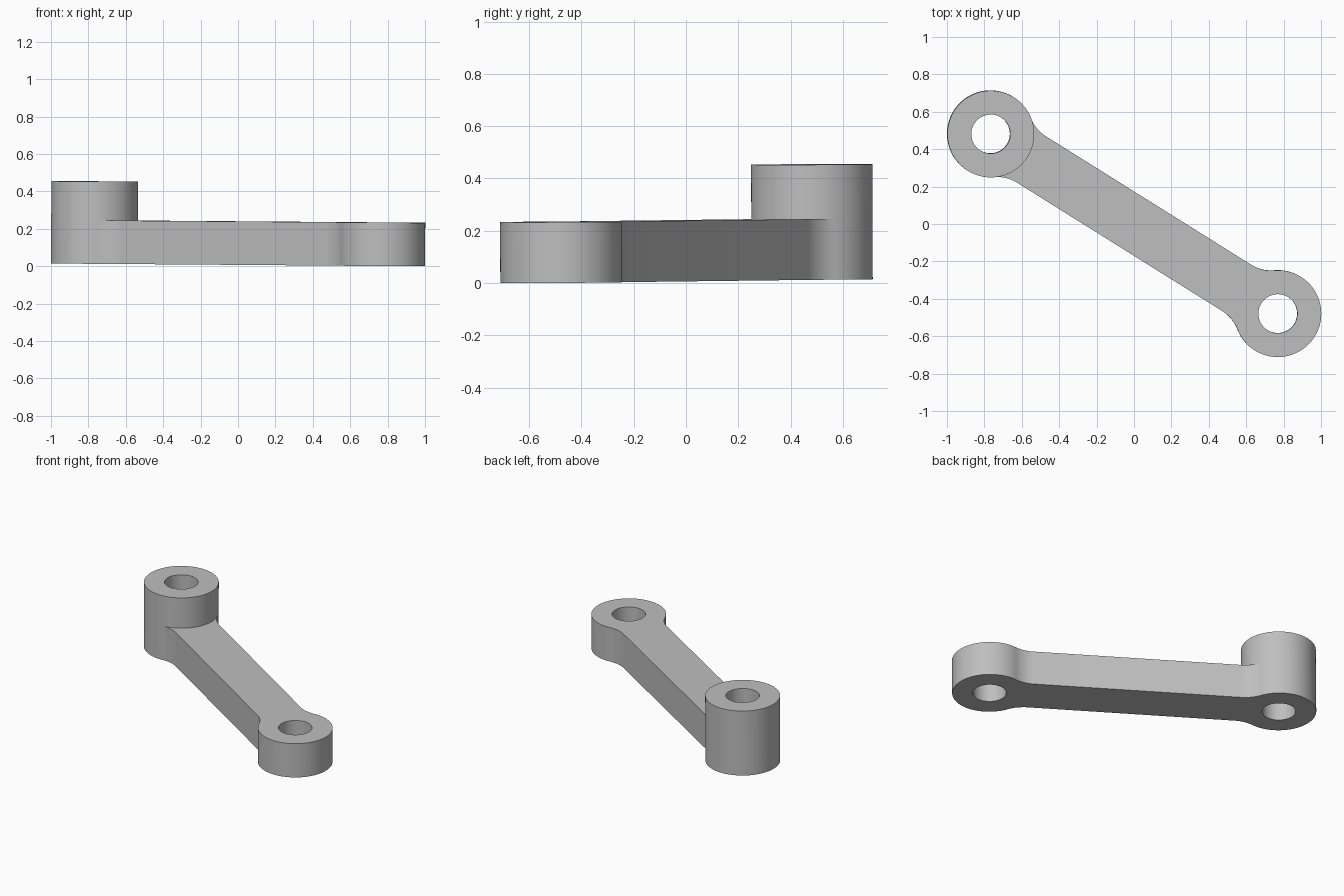
import bpy, bmesh
from math import atan2, cos, sin, pi, sqrt, radians
from mathutils import Matrix, Vector

cube = bpy.data.objects.get("Cube")
if cube:
    bpy.data.objects.remove(cube, do_unlink=True)

# Dimensions
HALF = 0.906      # eye centre to middle of the arm
EYE = 0.232       # eye outer radius
BORE = 0.104      # hole radius
ARM = 0.146       # arm half width
FILLET = 0.2      # blend between arm and eye
THICK = 0.232
TALL = 0.44       # height of the raised eye
TILT = 0.0065     # slight slope along the arm

PLACE = (Matrix.Translation((0, 0.002, 0.0075))
         @ Matrix.Rotation(atan2(-0.961, 1.536), 4, 'Z')
         @ Matrix.Rotation(TILT, 4, 'Y'))

steel = bpy.data.materials.new("grey metal")
steel.use_nodes = True
grey = (0.52, 0.52, 0.52, 1)
steel.diffuse_color = grey
steel.node_tree.nodes["Principled BSDF"].inputs["Base Color"].default_value = grey


def arc(cx, cy, r, a0, a1, steps):
    return [Vector((cx + r * cos(a0 + (a1 - a0) * i / steps),
                    cy + r * sin(a0 + (a1 - a0) * i / steps), 0))
            for i in range(steps + 1)]


def circle(cx, r):
    return arc(cx, 0, r, 0, 2 * pi, 96)[:-1]


def extrude_loops(name, loops, z0, z1):
    """Solid from an outer outline and its holes."""
    bm = bmesh.new()
    edges = []
    for loop in loops:
        vs = [bm.verts.new((p.x, p.y, z0)) for p in loop]
        edges += [bm.edges.new((a, b)) for a, b in zip(vs, vs[1:] + vs[:1])]
    bmesh.ops.triangle_fill(bm, edges=edges, use_beauty=True, normal=(0, 0, 1))
    out = bmesh.ops.extrude_face_region(bm, geom=bm.faces[:], use_keep_orig=True)
    top = [g for g in out["geom"] if isinstance(g, bmesh.types.BMVert)]
    bmesh.ops.translate(bm, verts=top, vec=(0, 0, z1 - z0))
    bmesh.ops.recalc_face_normals(bm, faces=bm.faces)
    mesh = bpy.data.meshes.new(name)
    bm.to_mesh(mesh)
    bm.free()
    mesh.materials.append(steel)
    obj = bpy.data.objects.new(name, mesh)
    bpy.context.collection.objects.link(obj)
    obj.matrix_world = PLACE
    bpy.ops.object.select_all(action='DESELECT')
    obj.select_set(True)
    bpy.context.view_layer.objects.active = obj
    bpy.ops.object.shade_smooth_by_angle(angle=radians(30))
    return obj


# Half outline: lower fillet, round eye, upper fillet; turned for the other end
run = sqrt((EYE + FILLET) ** 2 - (ARM + FILLET) ** 2)
meet = atan2(ARM + FILLET, -run)
fx, fy = HALF - run, ARM + FILLET
upper = arc(fx, fy, FILLET, meet - pi, -pi / 2, 14)
lower = [Vector((p.x, -p.y, 0)) for p in reversed(upper)]
end = lower + arc(HALF, 0, EYE, -meet, meet, 72)[1:-1] + upper
outline = end + [-p for p in end]

# Link arm with both eyes, and the raised collar on the left rear eye
extrude_loops("link_arm", [outline, circle(HALF, BORE), circle(-HALF, BORE)], 0, THICK)
extrude_loops("raised_collar", [circle(-HALF, EYE), circle(-HALF, BORE)], THICK, TALL)
